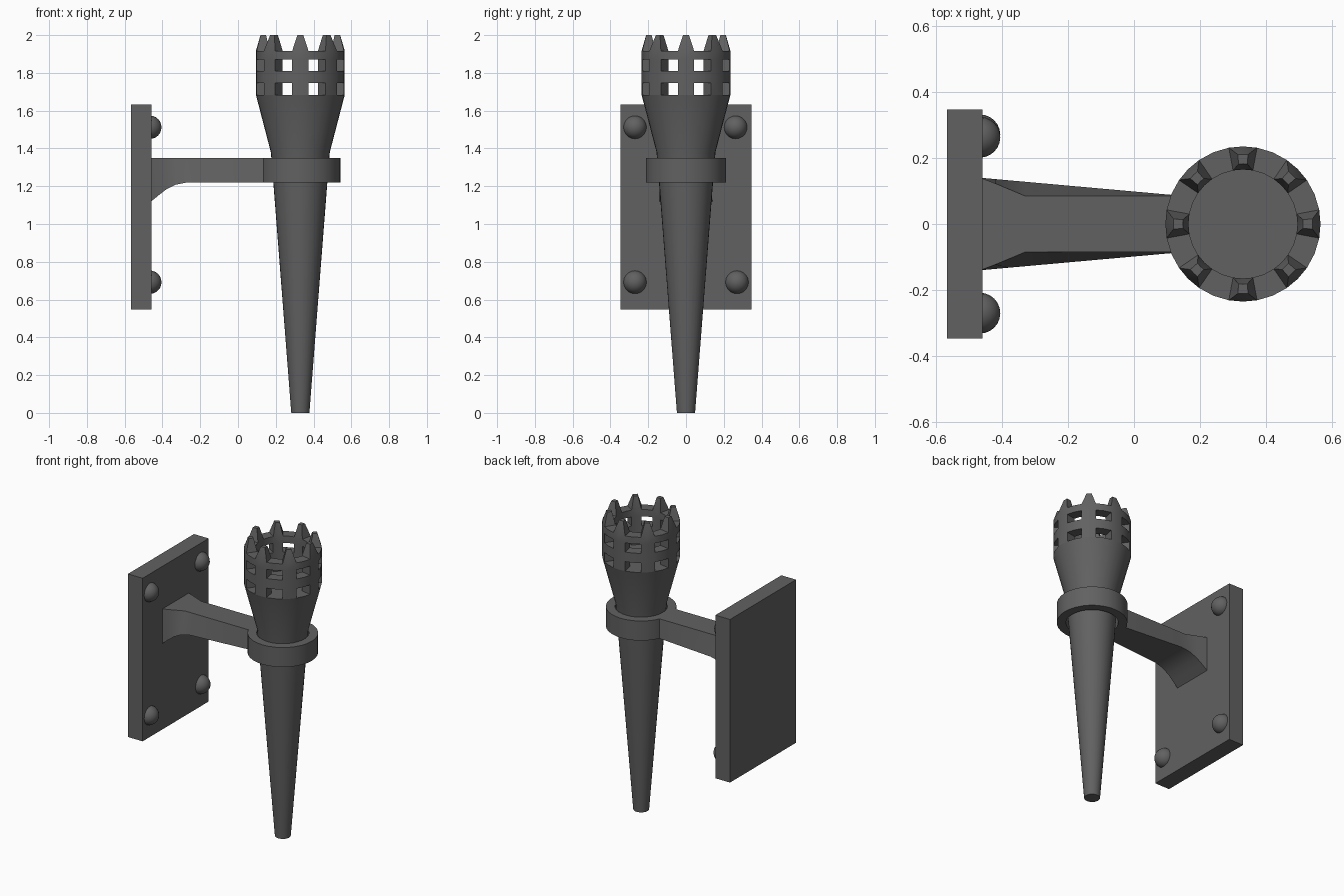
import bpy, bmesh
from math import sin, cos, radians

if "Cube" in bpy.data.objects:
    bpy.data.objects.remove(bpy.data.objects["Cube"])

CX = 0.33                                    # torch axis
# bars are centred every 45 degrees, openings lie between them
ANG = [radians(45 * k + a) for k in range(8) for a in (-10.5, 0, 10.5, 22.5)]
N = len(ANG)

iron = bpy.data.materials.new("dark_iron")
iron.diffuse_color = (0.12, 0.12, 0.12, 1)
iron.use_nodes = True
iron.node_tree.nodes["Principled BSDF"].inputs["Base Color"].default_value = iron.diffuse_color


def finish(name, bm, smooth=True):
    bmesh.ops.remove_doubles(bm, verts=bm.verts, dist=1e-5)
    bmesh.ops.recalc_face_normals(bm, faces=bm.faces)
    me = bpy.data.meshes.new(name)
    bm.to_mesh(me)
    bm.free()
    me.materials.append(iron)
    ob = bpy.data.objects.new(name, me)
    bpy.context.collection.objects.link(ob)
    if smooth:
        bpy.ops.object.select_all(action='DESELECT')
        ob.select_set(True)
        bpy.context.view_layer.objects.active = ob
        bpy.ops.object.shade_smooth_by_angle(angle=radians(30))
    return ob


def polar(r, a, z):
    return (CX + r * cos(a), r * sin(a), z)


def face(bm, pts):
    return bm.faces.new([bm.verts.new(p) for p in pts])


def lathe(name, profile, closed=False):
    bm = bmesh.new()
    rings = [[bm.verts.new(polar(r, a, z)) for a in ANG] for r, z in profile]
    pairs = list(zip(rings, rings[1:]))
    if closed:
        pairs.append((rings[-1], rings[0]))
    else:
        bm.faces.new(rings[0])
        bm.faces.new(rings[-1])
    for p, q in pairs:
        for i in range(N):
            j = (i + 1) % N
            bm.faces.new((p[i], p[j], q[j], q[i]))
    return finish(name, bm)


# wall plate
bm = bmesh.new()
bmesh.ops.create_cube(bm, size=1)
for v in bm.verts:
    v.co = (-0.513 + v.co.x * 0.108, v.co.y * 0.694, 1.091 + v.co.z * 1.085)
finish("wall_plate", bm, False)

# rivets
for i, (y, z) in enumerate([(-0.27, 1.512), (0.263, 1.512), (-0.27, 0.692), (0.27, 0.692)]):
    bm = bmesh.new()
    bmesh.ops.create_uvsphere(bm, u_segments=20, v_segments=12, radius=0.062)
    for v in bm.verts:
        v.co = (-0.467 + v.co.z, y + v.co.y, z + v.co.x)
    finish(f"rivet_{i + 1}", bm)

# bracket arm: x, top half width, underside height
bm = bmesh.new()
secs = []
for x, wt, zb in [(-0.465, 0.14, 1.115), (-0.42, 0.123, 1.152), (-0.38, 0.106, 1.183),
                  (-0.33, 0.085, 1.208), (-0.27, 0.085, 1.22), (0.15, 0.085, 1.22)]:
    wb = 0.14 - 0.055 * (x + 0.465) / 0.615
    secs.append([bm.verts.new(p) for p in
                 [(x, -wb, zb), (x, wb, zb), (x, wt, 1.35), (x, -wt, 1.35)]])
for p, q in zip(secs, secs[1:]):
    for i in range(4):
        j = (i + 1) % 4
        bm.faces.new((p[i], p[j], q[j], q[i]))
bm.faces.new(secs[0])
bm.faces.new(secs[-1])
finish("bracket_arm", bm)

# holder ring
lathe("holder_ring", [(0.213, 1.22), (0.213, 1.35), (0.158, 1.35), (0.158, 1.22)], True)

# torch handle and flared cup
lathe("torch_body", [(0.048, 0), (0.143, 1.22), (0.156, 1.38), (0.235, 1.683)])

# fire basket: bars and bands laid out on a cylindrical grid
RO, RI = 0.235, 0.165
Z = [1.683, 1.746, 1.81, 1.871, 1.917]


def solid(i, k):
    return 0 <= k < 4 and (k % 2 == 1 or i % 4 < 2)


bm = bmesh.new()
for k in range(4):
    z0, z1 = Z[k], Z[k + 1]
    for i in range(N):
        if not solid(i, k):
            continue
        a, b = ANG[i], ANG[(i + 1) % N]
        for r in (RO, RI):
            face(bm, [polar(r, a, z0), polar(r, b, z0), polar(r, b, z1), polar(r, a, z1)])
        for nb, c in ((i - 1, a), (i + 1, b)):
            if not solid(nb % N, k):
                face(bm, [polar(RI, c, z0), polar(RO, c, z0), polar(RO, c, z1), polar(RI, c, z1)])
        for nk, z in ((k - 1, z0), (k + 1, z1)):
            # no face where a bar meets the cup or a spike
            if not solid(i, nk) and not (nk in (-1, 4) and i % 4 < 2):
                face(bm, [polar(RI, a, z), polar(RO, a, z), polar(RO, b, z), polar(RI, b, z)])

# spikes on top of the bars
for s in range(8):
    mid = radians(45 * s)
    low = [polar(r, mid + radians(d), Z[-1]) for r, d in
           [(RI, -10.5), (RO, -10.5), (RO, 0), (RO, 10.5), (RI, 10.5), (RI, 0)]]
    top = [polar(r, mid + radians(d), 2.0) for r, d in
           [(0.182, -4.2), (0.211, -4.2), (0.211, 0), (0.211, 4.2), (0.182, 4.2), (0.182, 0)]]
    for i in range(6):
        j = (i + 1) % 6
        face(bm, [low[i], low[j], top[j], top[i]])
    face(bm, top)
finish("fire_basket", bm)
